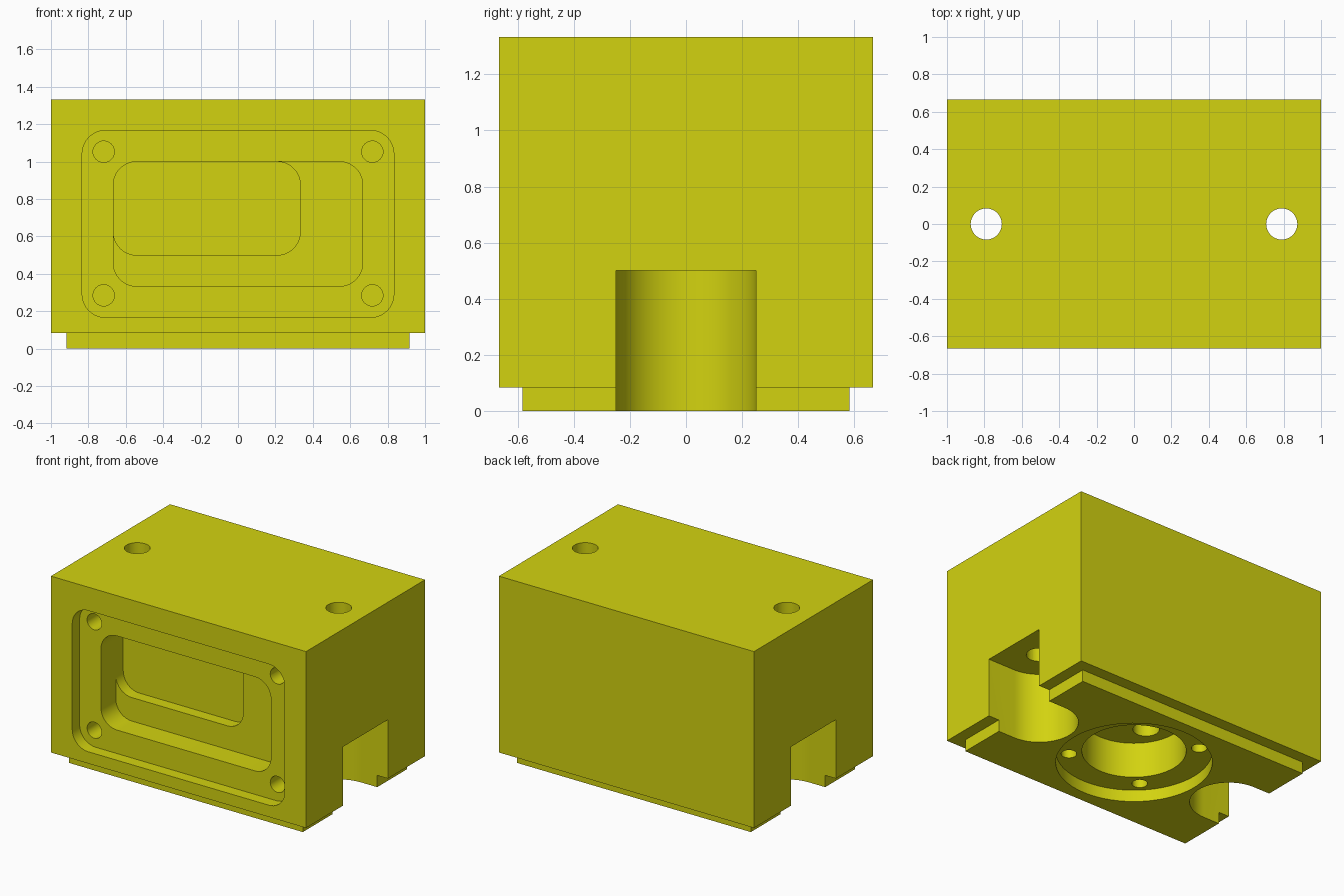
import bpy, bmesh, math
from mathutils import Matrix, Vector

cube = bpy.data.objects.get("Cube")
if cube:
    bpy.data.objects.remove(cube, do_unlink=True)

yellow = bpy.data.materials.new("yellow")
yellow.use_nodes = True
COLOUR = (0.65, 0.65, 0.005, 1)
yellow.diffuse_color = COLOUR
yellow.node_tree.nodes["Principled BSDF"].inputs["Base Color"].default_value = COLOUR


def make_object(name, bm):
    bmesh.ops.recalc_face_normals(bm, faces=bm.faces)
    mesh = bpy.data.meshes.new(name)
    bm.to_mesh(mesh)
    bm.free()
    mesh.materials.append(yellow)
    obj = bpy.data.objects.new(name, mesh)
    bpy.context.collection.objects.link(obj)
    return obj


def prism(name, outline, direction):
    """Extrude a closed outline along a direction."""
    bm = bmesh.new()
    face = bm.faces.new([bm.verts.new(p) for p in outline])
    new = bmesh.ops.extrude_face_region(bm, geom=[face])["geom"]
    bmesh.ops.translate(bm, vec=Vector(direction),
                        verts=[v for v in new if isinstance(v, bmesh.types.BMVert)])
    return make_object(name, bm)


def box(name, x, y, z0, z1):
    return prism(name, [(-x, -y, z0), (x, -y, z0), (x, y, z0), (-x, y, z0)], (0, 0, z1 - z0))


def arc(cx, cy, r, start, end, steps):
    return [(cx + r * math.cos(math.radians(start + (end - start) * i / steps)),
             cy + r * math.sin(math.radians(start + (end - start) * i / steps)))
            for i in range(steps + 1)]


def pocket(name, x0, x1, z0, z1, y0, y1, r=0.125):
    """Rounded rectangular pocket cut in from the front."""
    pts = []
    for cx, cz, a in ((x1 - r, z1 - r, 0), (x0 + r, z1 - r, 90),
                      (x0 + r, z0 + r, 180), (x1 - r, z0 + r, 270)):
        pts += arc(cx, cz, r, a, a + 90, 10)
    return prism(name, [(x, y0, z) for x, z in pts], (0, y1 - y0, 0))


def drill(name, x, y, r, z0, z1, steps=32):
    """Vertical round hole."""
    pts = arc(x, y, r, 0, 360, steps)[:-1]
    return prism(name, [(px, py, z0) for px, py in pts], (0, 0, z1 - z0))


def front_drill(name, x, z, r, y0, y1, steps=32):
    pts = arc(x, z, r, 0, 360, steps)[:-1]
    return prism(name, [(px, y0, pz) for px, pz in pts], (0, y1 - y0, 0))


def apply_boolean(target, tool, operation="DIFFERENCE"):
    mod = target.modifiers.new("boolean", "BOOLEAN")
    mod.operation = operation
    mod.solver = "EXACT"
    mod.object = tool
    bpy.context.view_layer.objects.active = target
    bpy.ops.object.modifier_apply(modifier=mod.name)
    bpy.data.objects.remove(tool, do_unlink=True)


# Main block with a stepped locating plate below it
housing = box("housing", 1.0, 0.6667, 0.0833, 1.3333)
apply_boolean(housing, box("base_plate", 0.9167, 0.5833, 0, 0.2), "UNION")

# Nested front pockets: cover seat, chamber and deep offset chamber
cutters = [
    pocket("cover_seat", -0.8333, 0.8333, 0.1667, 1.1667, -0.8, -0.5833),
    pocket("chamber", -0.6667, 0.6667, 0.3333, 1.0, -0.75, -0.4167),
    pocket("deep_chamber", -0.6667, 0.3333, 0.5, 1.0, -0.7, -0.3333),
]

# Cover screw holes
for x in (-0.718, 0.718):
    for z in (0.285, 1.053):
        cutters.append(front_drill("cover_screw_hole", x, z, 0.057, -0.65, -0.3333))

# Side slots with round inner ends, and mounting holes up through the top
for s in (-1, 1):
    pts = [(1.2, -0.25)] + arc(0.79, 0, 0.25, 270, 90, 32) + [(1.2, 0.25)]
    cutters.append(prism("side_slot", [(s * x, y, -0.1) for x, y in pts], (0, 0, 0.6)))
    cutters.append(drill("mounting_hole", s * 0.79, 0, 0.0833, 0.4, 1.5))

# Underside counterbore, main bore, bolt circle and feed hole
cutters.append(drill("counterbore", 0, 0, 0.5, -0.1, 0.0833, 96))
cutters.append(drill("main_bore", 0, 0, 0.3333, -0.08, 0.3333, 64))
for sx in (-1, 1):
    for sy in (-1, 1):
        cutters.append(drill("bolt_hole", sx * 0.295, sy * 0.295, 0.05, 0.04, 0.25))
cutters.append(drill("feed_hole", -0.16, -0.07, 0.085, 0.25, 0.5))

for cutter in cutters:
    apply_boolean(housing, cutter)

# Smooth the round walls, keep the machined edges sharp
bpy.ops.object.select_all(action="DESELECT")
housing.select_set(True)
bpy.context.view_layer.objects.active = housing
bpy.ops.object.shade_smooth_by_angle(angle=math.radians(30))
